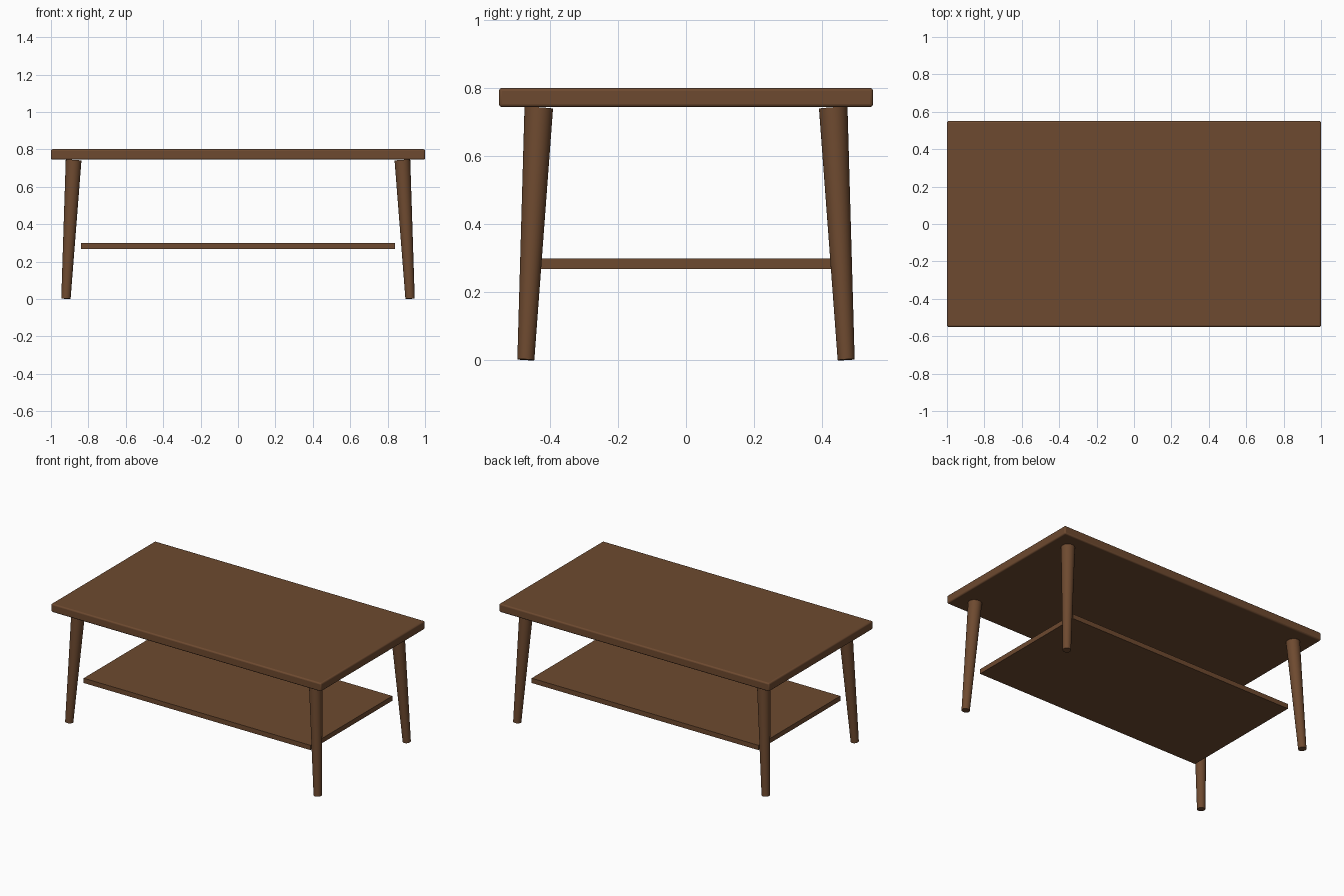
import bpy
from mathutils import Vector

cube = bpy.data.objects.get("Cube")
if cube:
    bpy.data.objects.remove(cube, do_unlink=True)

# Single wood colour
wood = bpy.data.materials.new("brown_wood")
wood.use_nodes = True
colour = (0.155, 0.068, 0.029, 1)
wood.diffuse_color = colour
bsdf = wood.node_tree.nodes["Principled BSDF"]
bsdf.inputs["Base Color"].default_value = colour
bsdf.inputs["Roughness"].default_value = 0.6


def board(name, size, z_bottom, bevel=0):
    """Flat rectangular board with optional rounded edges."""
    bpy.ops.mesh.primitive_cube_add(size=1, location=(0, 0, z_bottom + size[2] / 2))
    ob = bpy.context.object
    ob.name = name
    ob.scale = size
    bpy.ops.object.transform_apply(location=False, rotation=False, scale=True)
    ob.data.materials.append(wood)
    if bevel:
        mod = ob.modifiers.new("rounded_edges", "BEVEL")
        mod.width = bevel
        mod.segments = 3
        bpy.ops.object.shade_smooth_by_angle()
    return ob


def leg(name, sx, sy):
    """Tapered round leg, splayed outwards towards its corner."""
    foot = Vector((sx * 0.92, sy * 0.471, 0.002))
    head = Vector((sx * 0.879, sy * 0.433, 0.742))
    axis = head - foot
    bpy.ops.mesh.primitive_cone_add(vertices=32, radius1=0.025, radius2=0.042,
                                    depth=axis.length, location=(foot + head) / 2)
    ob = bpy.context.object
    ob.name = name
    ob.rotation_euler = axis.to_track_quat("Z", "Y").to_euler()
    ob.data.materials.append(wood)
    bpy.ops.object.shade_smooth_by_angle()


# Top and lower shelf
board("table_top", (2, 1.1, 0.056), 0.745, bevel=0.009)
board("lower_shelf", (1.68, 0.865, 0.032), 0.268)

# Four splayed legs
for side, sx in (("left", 1), ("right", -1)):
    for end, sy in (("front", -1), ("back", 1)):
        leg(f"{end}_{side}_leg", sx, sy)
